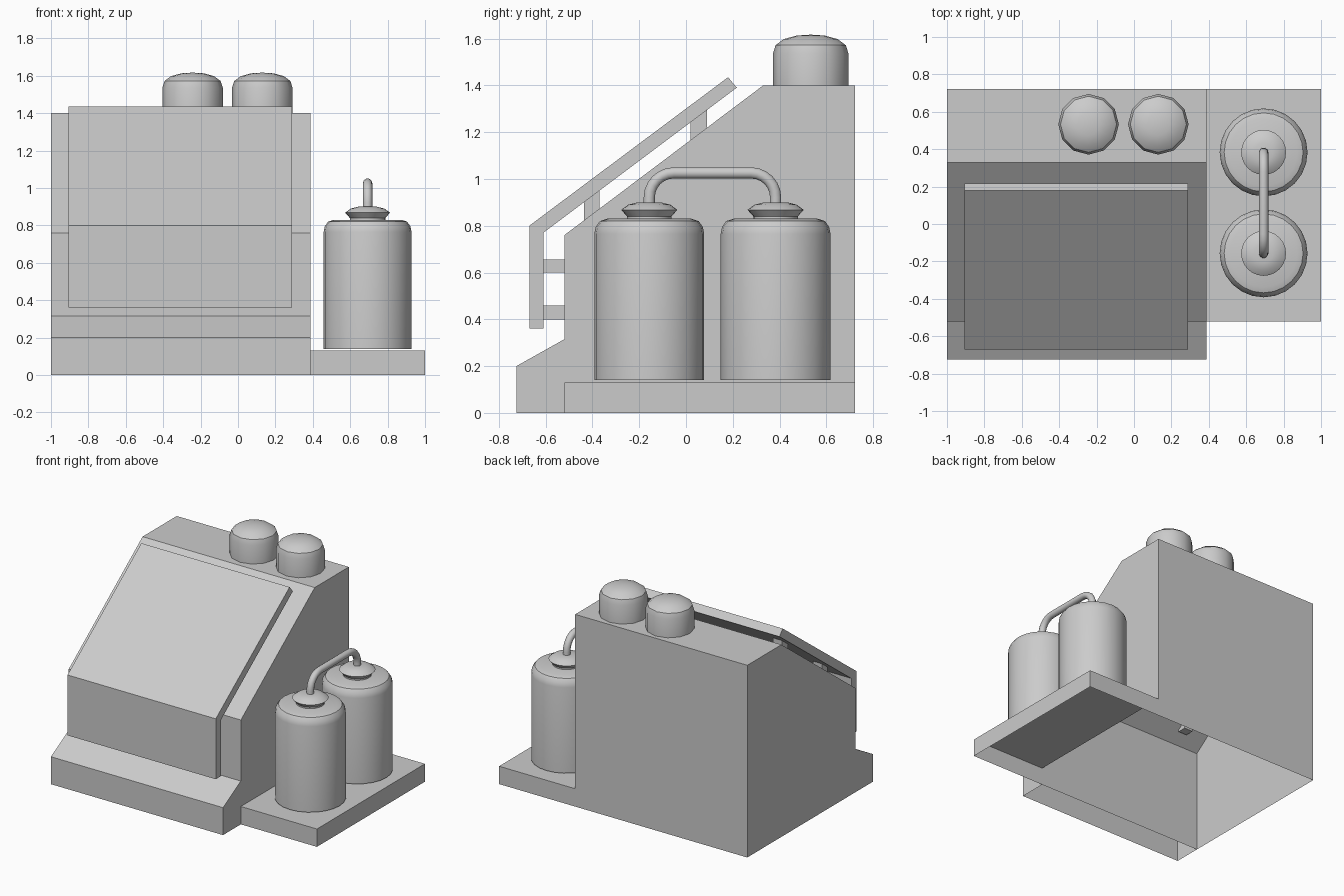
import bpy, bmesh
from math import pi, cos, sin, radians

if "Cube" in bpy.data.objects:
    bpy.data.objects.remove(bpy.data.objects["Cube"])


def finish(name, bm, smooth=False):
    bmesh.ops.remove_doubles(bm, verts=bm.verts, dist=1e-5)
    bmesh.ops.recalc_face_normals(bm, faces=bm.faces)
    mesh = bpy.data.meshes.new(name)
    bm.to_mesh(mesh)
    bm.free()
    obj = bpy.data.objects.new(name, mesh)
    bpy.context.collection.objects.link(obj)
    if smooth:
        bpy.ops.object.select_all(action='DESELECT')
        obj.select_set(True)
        bpy.context.view_layer.objects.active = obj
        bpy.ops.object.shade_smooth_by_angle(angle=radians(35))
    return obj


def face(bm, pts):
    bm.faces.new([bm.verts.new(p) for p in pts])


def strip(bm, profile, x0, x1, closed=False):
    """Sweep a (y, z) profile along x."""
    pairs = list(zip(profile, profile[1:] + profile[:1]))
    for (ya, za), (yb, zb) in pairs if closed else pairs[:-1]:
        face(bm, [(x0, ya, za), (x1, ya, za), (x1, yb, zb), (x0, yb, zb)])


def prism(name, profile, x0, x1):
    bm = bmesh.new()
    strip(bm, profile, x0, x1, closed=True)
    for x in (x0, x1):
        face(bm, [(x, y, z) for y, z in profile])
    return finish(name, bm)


def lathe(name, profile, x, y, sides):
    bm = bmesh.new()
    verts = [bm.verts.new((x + r, y, z)) for r, z in profile]
    edges = [bm.edges.new(p) for p in zip(verts, verts[1:])]
    bmesh.ops.spin(bm, geom=verts + edges, cent=(x, y, 0), axis=(0, 0, 1),
                   angle=2 * pi, steps=sides, use_merge=True)
    return finish(name, bm, smooth=True)


# Building shell with side platform, both open underneath
L, M, R, F, B, T = -1.0, 0.387, 1.0, -0.52, 0.723, 0.13
outline = [(-0.725, 0), (-0.725, 0.2), (F, 0.315), (F, 0.76), (0.33, 1.4), (B, 1.4)]
bm = bmesh.new()
strip(bm, outline + [(B, 0)], L, M)
face(bm, [(L, y, z) for y, z in outline + [(B, 0)]])
face(bm, [(M, y, z) for y, z in outline + [(B, T), (F, T), (F, 0)]])
strip(bm, [(F, 0), (F, T), (B, T), (B, 0)], M, R)
face(bm, [(R, F, 0), (R, F, T), (R, B, T), (R, B, 0)])
finish("building_shell", bm)

# Inner wall behind the front ledge
bm = bmesh.new()
strip(bm, [(F, 0), (F, 0.315)], L, M)
finish("inner_wall", bm)

# Bent front panel standing off the building
prism("front_panel", [(-0.67, 0.36), (-0.67, 0.8), (0.18, 1.435), (0.217, 1.39),
                      (-0.61, 0.77), (-0.61, 0.36)], -0.905, 0.29)

# Struts holding the panel
for side, x in (("left", -0.8), ("right", 0.185)):
    for i, (y0, y1, z0, z1) in enumerate([(-0.615, F, 0.4, 0.46), (-0.615, F, 0.6, 0.655)]):
        prism(f"{side}_wall_strut_{i}", [(y0, z0), (y1, z0), (y1, z1), (y0, z1)],
              x - 0.035, x + 0.035)
    for i, (y0, y1, z0, z1) in enumerate([(-0.435, -0.37, 0.81, 0.92), (0.02, 0.09, 1.155, 1.26)]):
        prism(f"{side}_roof_strut_{i}", [(y0, z0), (y1, z0), (y1, z1 + 0.035), (y0, z1)],
              x - 0.035, x + 0.035)

# Roof vents
for i, x in enumerate((-0.243, 0.13)):
    lathe(f"roof_vent_{i}", [(0.162, 1.39), (0.162, 1.535), (0.15, 1.572), (0.115, 1.598),
                             (0.06, 1.613), (0, 1.617)], x, 0.533, 12)

# Tanks with flared caps
TX, TY = 0.693, (-0.157, 0.383)
for i, y in enumerate(TY):
    lathe(f"tank_{i}", [(0, 0.14), (0.235, 0.14), (0.235, 0.765), (0.229, 0.795),
                        (0.211, 0.82), (0.18, 0.83), (0, 0.83)], TX, y, 24)
    lathe(f"tank_cap_{i}", [(0.095, 0.825), (0.095, 0.84), (0.12, 0.868), (0.09, 0.89),
                            (0.05, 0.9), (0, 0.9)], TX, y, 24)

# Pipe joining the tanks
bend, top = 0.105, 1.026
path = [(TY[0], 0.87)]
for y, start, d in ((TY[0] + bend, pi, -1), (TY[1] - bend, pi / 2, -1)):
    for k in range(7):
        a = start + d * k * pi / 12
        path.append((y + bend * cos(a), top - bend + bend * sin(a)))
path.append((TY[1], 0.87))
curve = bpy.data.curves.new("tank_pipe", 'CURVE')
curve.dimensions = '3D'
curve.bevel_depth = 0.025
curve.bevel_resolution = 3
spline = curve.splines.new('POLY')
spline.points.add(len(path) - 1)
for p, (y, z) in zip(spline.points, path):
    p.co = (TX, y, z, 1)
bpy.context.collection.objects.link(bpy.data.objects.new("tank_pipe", curve))
